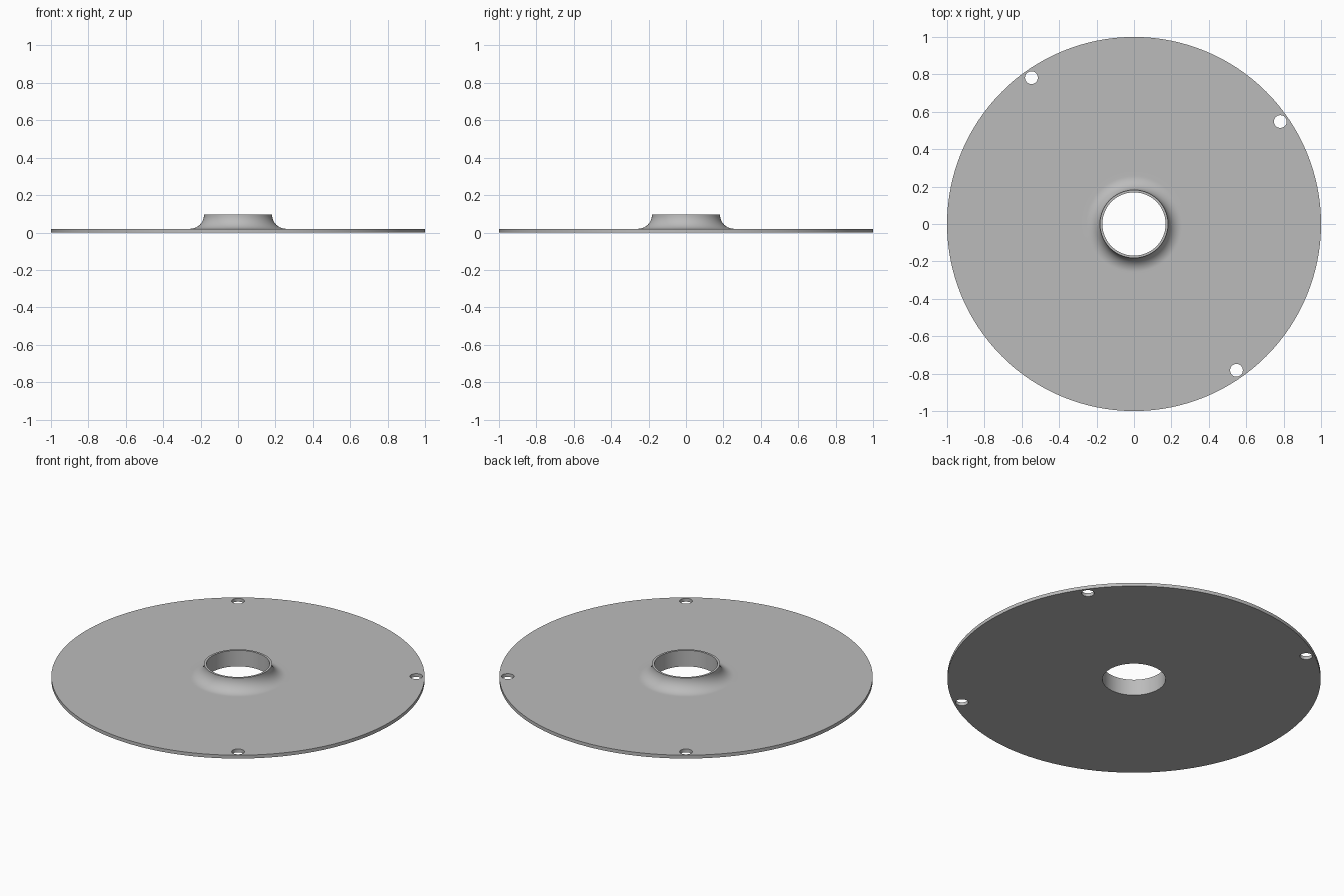
import bpy
import bmesh
from math import sin, cos, pi, radians

if "Cube" in bpy.data.objects:
    bpy.data.objects.remove(bpy.data.objects["Cube"])

SEGMENTS = 128
THICK, TOP = 0.02, 0.095
BORE, COLLAR = 0.169, 0.182
FILLET = TOP - THICK

grey = bpy.data.materials.new("plain grey")
grey.use_nodes = True
colour = (0.5, 0.5, 0.5, 1)
grey.diffuse_color = colour
grey.node_tree.nodes["Principled BSDF"].inputs["Base Color"].default_value = colour


def lathe(name, profile):
    """Revolve a closed (radius, height) profile, given counter-clockwise, about z."""
    bm = bmesh.new()
    rings = []
    for i in range(SEGMENTS):
        a = 2 * pi * i / SEGMENTS
        rings.append([bm.verts.new((r * cos(a), r * sin(a), z)) for r, z in profile])
    for i, ring in enumerate(rings):
        after = rings[(i + 1) % SEGMENTS]
        for j in range(len(profile)):
            k = (j + 1) % len(profile)
            bm.faces.new((ring[j], after[j], after[k], ring[k]))
    bmesh.ops.recalc_face_normals(bm, faces=bm.faces)
    mesh = bpy.data.meshes.new(name)
    bm.to_mesh(mesh)
    bm.free()
    obj = bpy.data.objects.new(name, mesh)
    bpy.context.collection.objects.link(obj)
    mesh.materials.append(grey)
    return obj


# Thin disc flowing through a concave fillet into the central collar
fillet = [(COLLAR + FILLET * (1 - cos(t)), TOP - FILLET * sin(t))
          for t in (pi / 2 * i / 16 for i in range(16, -1, -1))]
profile = [(BORE, 0), (1, 0), (1, THICK), (0.28, THICK)] + fillet + [(BORE, TOP)]
disc = lathe("flanged_disc", profile)

# Three mounting holes near the rim, a quarter turn apart
bpy.context.view_layer.objects.active = disc
for angle in (-55, 35, 125):
    a = radians(angle)
    bpy.ops.mesh.primitive_cylinder_add(
        vertices=32, radius=0.034, depth=0.2,
        location=(0.955 * cos(a), 0.955 * sin(a), 0))
    cutter = bpy.context.object
    cutter.name = "hole_cutter"
    cutter.hide_render = True
    cutter.data.materials.append(grey)
    bpy.context.view_layer.objects.active = disc
    cut = disc.modifiers.new("mounting hole", "BOOLEAN")
    cut.operation = "DIFFERENCE"
    cut.solver = "EXACT"
    cut.object = cutter
    bpy.ops.object.modifier_apply(modifier=cut.name)
    bpy.data.objects.remove(cutter)

# Smooth round walls, crisp rims
disc.select_set(True)
bpy.ops.object.shade_smooth_by_angle(angle=radians(30))
